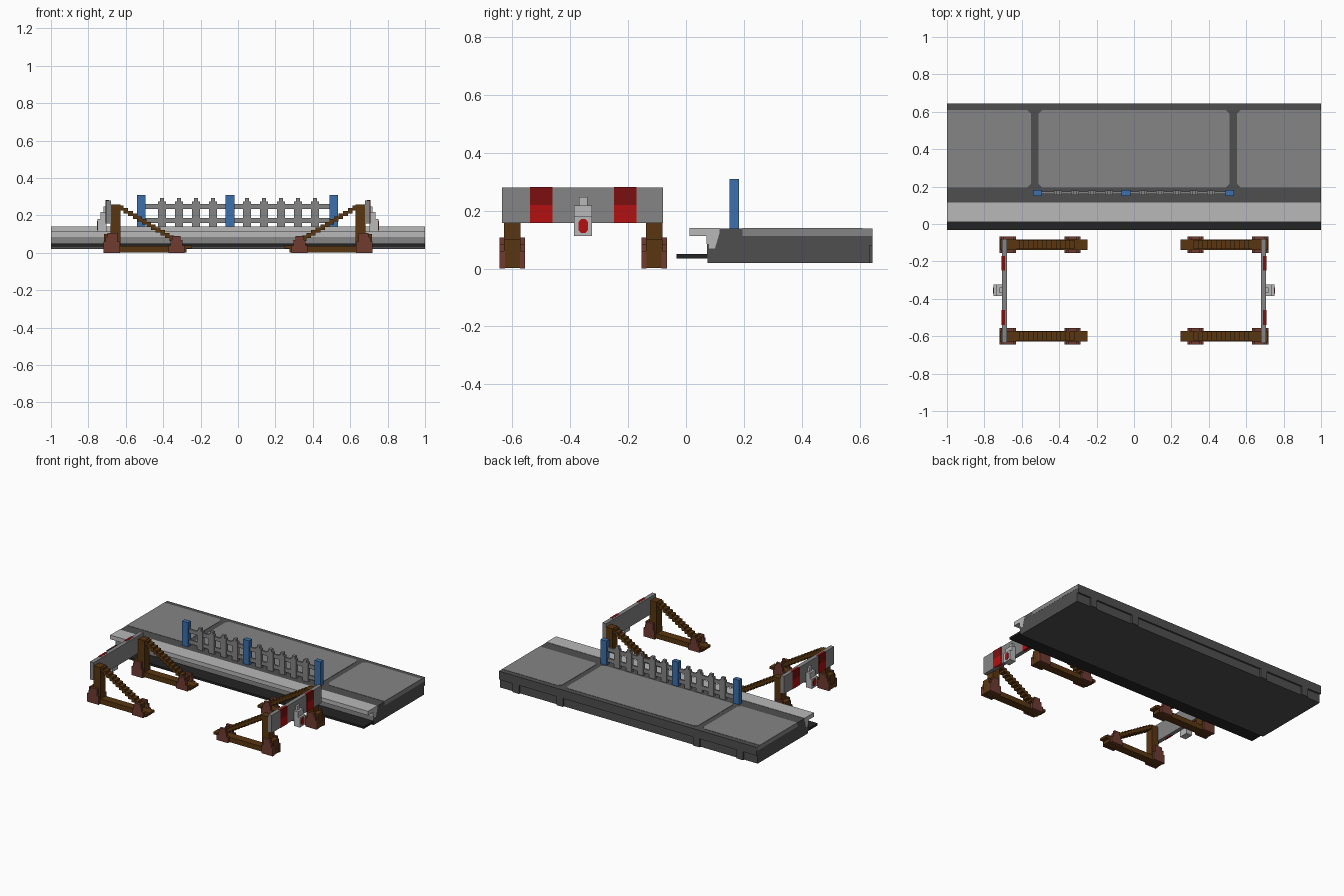
import bpy, bmesh

old = bpy.data.objects.get("Cube")
if old:
    bpy.data.objects.remove(old, do_unlink=True)


def material(name, hexa):
    rgb = [int(hexa[i:i + 2], 16) / 255 for i in (0, 2, 4)]
    col = [c / 12.92 if c <= 0.04045 else ((c + 0.055) / 1.055) ** 2.4 for c in rgb] + [1]
    m = bpy.data.materials.new(name)
    m.use_nodes = True
    m.diffuse_color = col
    m.node_tree.nodes["Principled BSDF"].inputs["Base Color"].default_value = col
    return m


DARK = material("dark grey", "4f4f4f")
MID = material("mid grey", "858585")
LIGHT = material("light grey", "b8b8b8")
BLACK = material("near black", "242424")
BLUE = material("blue", "3b70ac")
RED = material("red", "b41010")
DEEP = material("deep red", "7c1010")
WOOD = material("brown wood", "5a3610")
FOOT = material("reddish brown", "6e3b30")


def finish(name, bm, mat):
    bmesh.ops.recalc_face_normals(bm, faces=bm.faces)
    me = bpy.data.meshes.new(name)
    bm.to_mesh(me)
    bm.free()
    me.materials.append(mat)
    ob = bpy.data.objects.new(name, me)
    bpy.context.collection.objects.link(ob)
    return ob


def boxes(name, mat, *specs):
    """One object from boxes given as (x0, x1, y0, y1, z0, z1)."""
    bm = bmesh.new()
    for s in specs:
        vs = bmesh.ops.create_cube(bm, size=1)["verts"]
        for v in vs:
            for k in range(3):
                v.co[k] = s[2 * k] if v.co[k] < 0 else s[2 * k + 1]
    return finish(name, bm, mat)


def prism(name, mat, pts, axis, a, b):
    """Extrude a 2D outline along an axis from a to b."""
    bm = bmesh.new()

    def place(p, d):
        return {"x": (d, *p), "y": (p[0], d, p[1]), "z": (*p, d)}[axis]
    lo = [bm.verts.new(place(p, a)) for p in pts]
    hi = [bm.verts.new(place(p, b)) for p in pts]
    bm.faces.new(lo)
    bm.faces.new(hi)
    n = len(pts)
    for i in range(n):
        bm.faces.new((lo[i], lo[(i + 1) % n], hi[(i + 1) % n], hi[i]))
    return finish(name, bm, mat)


def chamfered(x0, x1, y0, y1, c, left=True, right=True):
    """Rectangle outline with the corners cut on the chosen sides."""
    l = c if left else 0
    r = c if right else 0
    pts = [(x0 + l, y0), (x1 - r, y0), (x1, y0 + r), (x1, y1 - r),
           (x1 - r, y1), (x0 + l, y1), (x0, y1 - l), (x0, y0 + l)]
    return list(dict.fromkeys(pts))


# Platform body with an overhanging rear rim
prism("platform_body", DARK,
      [(0.075, 0.02), (0.633, 0.02), (0.633, 0.08), (0.645, 0.08),
       (0.645, 0.139), (0.075, 0.139)], "x", -1, 1)
boxes("rear_pilasters", DARK,
      *[(x - 0.025, x + 0.025, 0.63, 0.645, 0.02, 0.09) for x in (-0.87, -0.53, 0.53, 0.87)])

# Paving fields on top and their ends
for name, x0, x1, l, r in (("paving_right", -1, -0.55, False, True),
                           ("paving_centre", -0.51, 0.51, True, True),
                           ("paving_left", 0.55, 1, True, False)):
    prism(name, MID, chamfered(x0, x1, 0.195, 0.61, 0.02, l, r), "z", 0.136, 0.141)
boxes("paving_ends", MID,
      *[(min(s, s * 1.001), max(s, s * 1.001), 0.195, 0.644, 0.112, 0.139) for s in (-1, 1)])

# Light stepped kerb, front wall strip and the black ledge
prism("platform_kerb", LIGHT,
      [(0.012, 0.112), (0.07, 0.112), (0.07, 0.085), (0.08, 0.085), (0.08, 0.07),
       (0.1, 0.07), (0.115, 0.12), (0.115, 0.141), (0.012, 0.141)], "x", -1.001, 1.001)
boxes("front_wall_strip", MID, (-1, 1, 0.072, 0.078, 0.05, 0.085))
boxes("front_ledge", BLACK, (-1, 1, -0.032, 0.078, 0.035, 0.05))

# Fence
boxes("fence_posts", BLUE,
      *[(x - 0.023, x + 0.023, 0.15, 0.183, 0.138, 0.31) for x in (-0.518, -0.043, 0.512)])
boxes("fence_rails", MID,
      (-0.5, 0.5, 0.161, 0.173, 0.235, 0.262), (-0.5, 0.5, 0.161, 0.173, 0.16, 0.187))
pickets = []
for i in range(-4, 6):
    x = -0.043 + 0.091 * i
    if i:
        pickets += [(x - 0.022, x + 0.022, 0.156, 0.178, 0.139, 0.274),
                    (x - 0.011, x + 0.011, 0.156, 0.178, 0.274, 0.292)]
boxes("fence_pickets", MID, *pickets)

# Two barrier stands, one at each end
for s, side in ((1, "left"), (-1, "right")):
    def span(a, b):
        return (min(s * a, s * b), max(s * a, s * b))

    def outline(pts):
        return [(s * x, z) for x, z in pts]

    # Cross board with two-tone red bands on its outer face
    boxes(side + "_board", MID, (*span(0.678, 0.706), -0.635, -0.08, 0.157, 0.28))
    for tone, mat, z0, z1 in (("lower", RED, 0.157, 0.22), ("upper", DEEP, 0.22, 0.281)):
        boxes(f"{side}_{tone}_bands", mat,
              *[(*span(0.69, 0.709), y - 0.039, y + 0.039, z0, z1) for y in (-0.5, -0.21)])

    # Stepped lamp housing and lamp
    boxes(side + "_lamp_housing", LIGHT,
          (*span(0.704, 0.75), -0.386, -0.324, 0.112, 0.18),
          (*span(0.704, 0.735), -0.386, -0.324, 0.18, 0.218),
          (*span(0.704, 0.72), -0.37, -0.34, 0.218, 0.248))
    prism(side + "_lamp", RED,
          [(y - 0.355, z + 0.147) for y, z in
           ((-0.008, -0.024), (0.008, -0.024), (0.016, -0.014), (0.016, 0.014),
            (0.008, 0.024), (-0.008, 0.024), (-0.016, 0.014), (-0.016, -0.014))],
          "x", s * 0.745, s * 0.753)

    # Timber frames: beam, post, stepped brace and foot plates
    for yc, where in ((-0.6, "front"), (-0.11, "back")):
        tag = f"{side}_{where}"
        y0, y1 = yc - 0.028, yc + 0.028
        boxes(tag + "_beam", WOOD,
              (*span(0.275, 0.718), y0, y1, 0.002, 0.037),
              (*span(0.248, 0.3), y0, y1, 0.024, 0.04),
              (*span(0.64, 0.716), y0, y1, 0.03, 0.1))
        boxes(tag + "_post", WOOD, (*span(0.628, 0.682), y0, y1, 0.03, 0.257))
        n = 13
        boxes(tag + "_brace", WOOD,
              *[(*span(0.636 - 0.0245 * (i + 1), 0.636 - 0.0245 * i), y0 + 0.004, y1 - 0.004,
                 0.226 - 0.0148 * i, 0.254 - 0.0148 * i) for i in range(n)])
        for k in (-1, 1):
            a, b = yc + k * 0.026, yc + k * 0.044
            end = "outer" if k < 0 else "inner"
            prism(f"{tag}_{end}_main_foot", FOOT,
                  outline([(0.632, 0), (0.72, 0), (0.72, 0.06), (0.708, 0.06),
                           (0.708, 0.085), (0.698, 0.085), (0.698, 0.107),
                           (0.645, 0.107), (0.645, 0.06), (0.632, 0.06)]), "y", a, b)
            prism(f"{tag}_{end}_brace_foot", FOOT,
                  outline([(0.285, 0), (0.372, 0), (0.372, 0.04), (0.36, 0.04),
                           (0.36, 0.068), (0.352, 0.068), (0.352, 0.09),
                           (0.308, 0.09), (0.308, 0.068), (0.298, 0.068),
                           (0.298, 0.04), (0.285, 0.04)]), "y", a, b)
